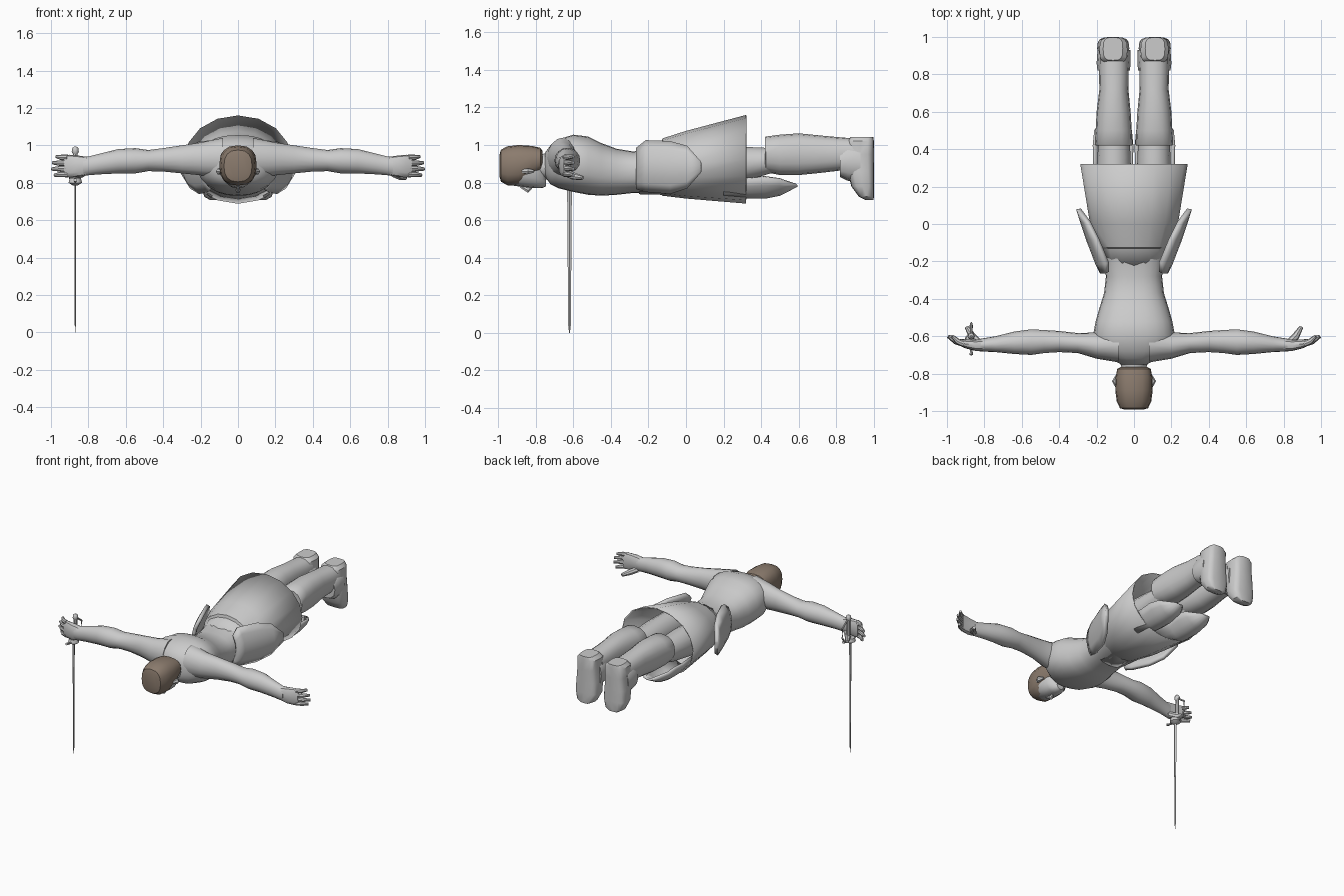
import bpy, bmesh, math
from mathutils import Vector

cube = bpy.data.objects.get("Cube")
if cube:
    bpy.data.objects.remove(cube, do_unlink=True)


def material(name, color):
    m = bpy.data.materials.new(name)
    m.use_nodes = True
    m.diffuse_color = (*color, 1)
    m.node_tree.nodes["Principled BSDF"].inputs["Base Color"].default_value = (*color, 1)
    return m


GREY = material("plain grey", (0.6, 0.6, 0.6))
BROWN = material("hair brown", (0.26, 0.2, 0.155))


def finish(name, bm, mat, smooth=40):
    bmesh.ops.recalc_face_normals(bm, faces=bm.faces)
    me = bpy.data.meshes.new(name)
    bm.to_mesh(me)
    bm.free()
    ob = bpy.data.objects.new(name, me)
    bpy.context.collection.objects.link(ob)
    me.materials.append(mat)
    bpy.ops.object.select_all(action='DESELECT')
    ob.select_set(True)
    bpy.context.view_layer.objects.active = ob
    bpy.ops.object.shade_smooth_by_angle(angle=math.radians(smooth))
    return ob


def bridge(bm, rings, closed=True):
    n = len(rings[0])
    for a, b in zip(rings, rings[1:]):
        for i in range(n if closed else n - 1):
            j = (i + 1) % n
            bm.faces.new((a[i], a[j], b[j], b[i]))


def loft(name, axis, sections, n=16, mat=GREY, caps=True, power=1.0, smooth=40):
    """Sections are (position, low u, high u, low v, high v) across the axis."""
    bm = bmesh.new()
    rings = []
    for p, u0, u1, v0, v1 in sections:
        ring = []
        for i in range(n):
            a = math.tau * i / n
            c, s = math.cos(a), math.sin(a)
            u = (u0 + u1) / 2 + (u1 - u0) / 2 * math.copysign(abs(c) ** power, c)
            v = (v0 + v1) / 2 + (v1 - v0) / 2 * math.copysign(abs(s) ** power, s)
            ring.append(bm.verts.new({'x': (p, u, v), 'y': (u, p, v), 'z': (u, v, p)}[axis]))
        rings.append(ring)
    bridge(bm, rings)
    if caps:
        bm.faces.new(rings[0])
        bm.faces.new(rings[-1])
    return finish(name, bm, mat, smooth)


def rod(name, points, radii, n=8):
    """Tapered round rod through a few points."""
    bm = bmesh.new()
    pts = [Vector(p) for p in points]
    rings = []
    for k, p in enumerate(pts):
        d = (pts[min(k + 1, len(pts) - 1)] - pts[max(k - 1, 0)]).normalized()
        q = d.to_track_quat('Z', 'Y')
        rings.append([bm.verts.new(p + q @ Vector((radii[k] * math.cos(math.tau * i / n),
                      radii[k] * math.sin(math.tau * i / n), 0))) for i in range(n)])
    bridge(bm, rings)
    bm.faces.new(rings[0])
    bm.faces.new(rings[-1])
    return finish(name, bm, GREY)


def plate(name, rows, thickness):
    bm = bmesh.new()
    bridge(bm, [[bm.verts.new(p) for p in row] for row in rows], closed=False)
    ob = finish(name, bm, GREY, 35)
    mod = ob.modifiers.new("thickness", 'SOLIDIFY')
    mod.thickness = thickness
    mod.offset = 0
    return ob


def mirrored(ob, name):
    """Copy a left part onto the right side."""
    ob.name = "left_" + name
    me = ob.data.copy()
    for v in me.vertices:
        v.co.x *= -1
    me.flip_normals()
    other = bpy.data.objects.new("right_" + name, me)
    bpy.context.collection.objects.link(other)
    for m in ob.modifiers:
        c = other.modifiers.new(m.name, m.type)
        c.thickness, c.offset = m.thickness, m.offset


# Torso and neck
loft("torso", 'y', [(-.75, -.07, .07, .83, .96), (-.72, -.13, .13, .79, 1.0),
                    (-.68, -.19, .19, .77, 1.03), (-.6, -.22, .22, .75, 1.055),
                    (-.52, -.205, .205, .735, 1.045), (-.45, -.185, .185, .73, 1.01),
                    (-.37, -.16, .16, .735, .98), (-.28, -.15, .15, .745, .965),
                    (-.18, -.165, .165, .74, .985), (-.05, -.19, .19, .74, 1.0)], 24, power=.85)
loft("neck", 'y', [(-.85, -.065, .065, .82, .95), (-.77, -.065, .065, .82, .95),
                   (-.7, -.09, .09, .81, .97)], 12)

# Head, nose and hair
loft("head", 'y', [(-.97, -.06, .06, .82, .95), (-.93, -.085, .085, .785, .975),
                   (-.86, -.088, .088, .775, .975), (-.8, -.075, .075, .77, .96),
                   (-.765, -.055, .055, .77, .92), (-.745, -.03, .03, .78, .87)], 16, power=.85)
rod("nose", [(0, -.88, .78), (0, -.84, .758), (0, -.825, .775)], [.008, .014, .01], 6)
loft("hair", 'y', [(-.992, -.05, .05, .83, .95), (-.985, -.075, .075, .805, .975),
                   (-.95, -.092, .092, .785, .993), (-.89, -.1, .1, .785, 1.0),
                   (-.82, -.098, .098, .83, .995), (-.775, -.09, .09, .86, .985),
                   (-.765, -.07, .07, .88, .97)], 16, BROWN, power=.8)
mirrored(rod("ear", [(.09, -.87, .86), (.1, -.84, .86), (.09, -.81, .86)], [.01, .018, .008], 6), "ear")

# Skirt: an open flaring shell
skirt = loft("skirt", 'y', [(-.25, -.157, .157, .738, .965), (-.13, -.185, .185, .735, 1.015),
                            (-.125, -.19, .19, .73, 1.035), (0, -.235, .235, .715, 1.075),
                            (.32, -.287, .287, .688, 1.16)], 16, caps=False)
shell = skirt.modifiers.new("thickness", 'SOLIDIFY')
shell.thickness = .008
shell.offset = -1

# Hip guards: curved plates that flare out from the waist
rows = []
for y, x, low, high in [(-.26, .17, .77, .98), (-.21, .195, .755, 1.02), (-.08, .245, .745, 1.015),
                        (.01, .275, .775, .99), (.08, .297, .855, .91)]:
    rows.append([(x - 2.6 * (z - .88) ** 2, y, z)
                 for z in [low + (high - low) * t / 6 for t in range(7)]])
mirrored(plate("hip_guard", rows, .025), "hip_guard")

# Thigh guards: pointed plates wrapped round the front of each thigh
rows = []
for y, half, low in [(.2, 1.25, .735), (.34, 1.25, .722), (.42, 1.3, .722), (.5, 1.1, .738), (.59, .25, .785)]:
    row = []
    for t in range(-4, 5):
        a = half * t / 4
        row.append((.112 + .105 * math.sin(a), y, low + .15 * (1 - math.cos(a))))
    rows.append(row)
mirrored(plate("thigh_guard", rows, .016), "thigh_guard")

# Legs, boots and feet
mirrored(loft("thigh", 'y', [(-.02, .015, .2, .77, 1.0), (.2, .015, .2, .79, 1.0),
                             (.36, .018, .195, .82, .99), (.46, .025, .19, .85, .985)], 14), "thigh")
mirrored(loft("boot", 'y', [(.42, .012, .205, .87, 1.04), (.425, .008, .21, .855, 1.045),
                            (.5, .012, .205, .84, 1.055), (.6, .018, .2, .84, 1.062),
                            (.72, .03, .185, .852, 1.05), (.83, .028, .188, .865, 1.04),
                            (.9, .03, .185, .87, 1.035)], 16, power=.85), "boot")
mirrored(loft("ankle_cuff", 'y', [(.82, .022, .195, .83, .98), (.86, .018, .2, .81, 1.01),
                                  (.93, .02, .195, .8, 1.0)], 12, power=.8), "ankle_cuff")
mirrored(loft("foot", 'z', [(.708, .08, .15, .955, .998), (.725, .045, .18, .92, 1),
                            (.78, .025, .197, .88, 1), (.86, .03, .193, .86, 1),
                            (.95, .035, .185, .85, 1), (1.02, .035, .185, .86, 1),
                            (1.042, .06, .165, .875, .998)], 16, power=.6), "foot")

# Arms and hands
mirrored(loft("arm", 'x', [(.08, -.74, -.56, .82, 1.04), (.2, -.72, -.58, .84, 1.015),
                           (.3, -.69, -.583, .85, 1.0), (.4, -.685, -.572, .86, .985),
                           (.48, -.69, -.567, .862, .975), (.55, -.7, -.563, .85, .985),
                           (.64, -.695, -.575, .85, .98), (.74, -.685, -.6, .845, .955),
                           (.8, -.682, -.61, .84, .94), (.83, -.68, -.615, .835, .94)], 16), "arm")
mirrored(loft("palm", 'x', [(.8, -.678, -.615, .842, .937), (.85, -.678, -.617, .832, .945),
                            (.9, -.665, -.617, .828, .95), (.93, -.652, -.614, .835, .945)], 12, power=.8), "palm")
for i, (finger, length) in enumerate([("index", .06), ("middle", .075), ("ring", .07), ("little", .05)]):
    z = .845 + .03 * i
    mirrored(rod("finger", [(.91, -.642, z), (.92 + length * .45, -.628, z),
                            (.92 + length, -.6, z + .003 * (i - 1.5))], [.016, .015, .009]), finger + "_finger")
mirrored(rod("thumb", [(.83, -.635, .85), (.865, -.6, .835), (.895, -.55, .825)], [.02, .02, .011]), "thumb")

# Sword held point down in the right hand
X, Y = -.87, -.62
loft("sword_blade", 'z', [(0, X - .001, X + .001, Y - .002, Y + .002),
                          (.04, X - .003, X + .003, Y - .007, Y + .007),
                          (.82, X - .005, X + .005, Y - .013, Y + .013)], 4, smooth=20)
rod("sword_grip", [(X, Y + .02, .8), (X, Y + .02, .96)], [.013, .012])
rod("sword_pommel", [(X, Y + .02, .95), (X, Y + .02, .965), (X, Y + .02, .985), (X, Y + .02, .995)],
    [.01, .019, .016, .005])
rod("sword_guard", [(X, Y, .785), (X, Y, .8), (X, Y, .825)], [.012, .036, .03], 12)
rod("sword_crossguard", [(X, -.7, .815), (X, -.66, .805), (X, -.58, .805), (X, -.54, .82)],
    [.009, .006, .006, .009])
rod("sword_knuckle_bow", [(X, -.56, .81), (X, -.53, .85), (X, -.53, .92), (X, Y + .02, .97)],
    [.006, .006, .006, .006])
